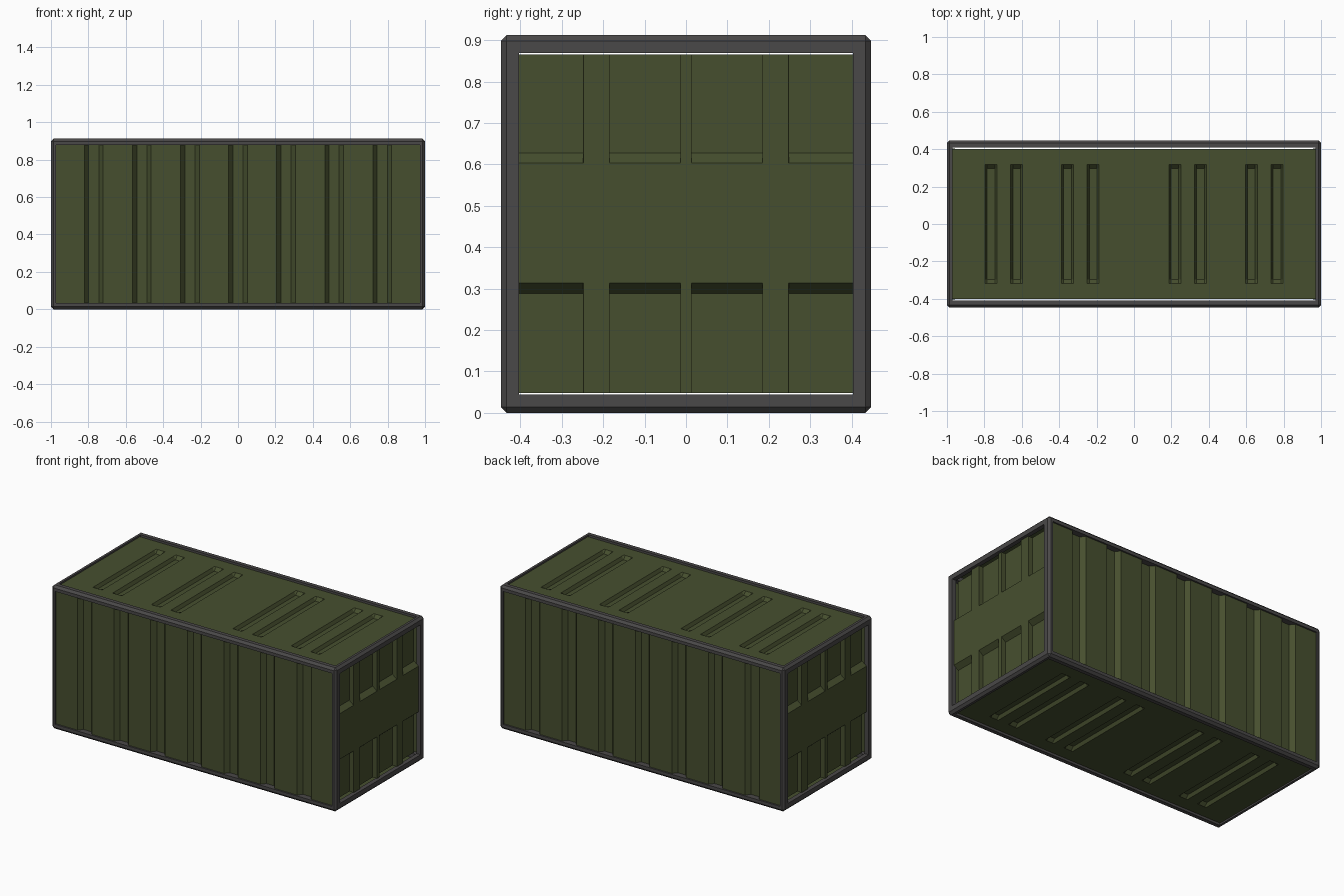
import bpy, bmesh
from mathutils import Vector

if "Cube" in bpy.data.objects:
    bpy.data.objects.remove(bpy.data.objects["Cube"])

H, Y = 0.912, 0.447          # overall height and half depth


def material(name, rgb):
    m = bpy.data.materials.new(name)
    m.diffuse_color = (*rgb, 1)
    m.use_nodes = True
    m.node_tree.nodes["Principled BSDF"].inputs["Base Color"].default_value = m.diffuse_color
    return m


GREEN = material("olive_paint", (0.062, 0.078, 0.028))
GREY = material("dark_steel", (0.068, 0.065, 0.065))


def box(name, lo, hi):
    bpy.ops.mesh.primitive_cube_add(size=1)
    ob = bpy.context.object
    ob.name = name
    lo, hi = Vector(lo), Vector(hi)
    ob.data.transform(ob.matrix_world.inverted())
    for v in ob.data.vertices:
        v.co = [lo[i] if v.co[i] < 0 else hi[i] for i in range(3)]
    return ob


def sheet(name, us, vs, depth, place, outward):
    """Pressed metal sheet: grid us x vs, pushed in by depth(u, v)."""
    bm = bmesh.new()
    us, vs = sorted(us), sorted(vs)
    grid = [[bm.verts.new(place(u, v, depth(u, v))) for v in vs] for u in us]
    for i in range(len(us) - 1):
        for j in range(len(vs) - 1):
            bm.faces.new((grid[i][j], grid[i + 1][j], grid[i + 1][j + 1], grid[i][j + 1]))
    bm.normal_update()
    if sum((f.normal * f.calc_area() for f in bm.faces), Vector()).dot(Vector(outward)) < 0:
        bmesh.ops.reverse_faces(bm, faces=bm.faces[:])
    bmesh.ops.dissolve_limit(bm, angle_limit=0.005, verts=bm.verts[:], edges=bm.edges[:])
    me = bpy.data.meshes.new(name)
    bm.to_mesh(me)
    bm.free()
    me.materials.append(GREEN)
    bpy.context.collection.objects.link(bpy.data.objects.new(name, me))


# Chamfered edge frame with a rectangular opening cut through each axis
frame = box("frame", (-1, -Y, 0), (1, Y, H))
frame.data.materials.append(GREY)
bev = frame.modifiers.new("chamfer", 'BEVEL')
bev.width, bev.segments = 0.014, 1
for axis, lo, hi in (("x", (-2, -0.403, 0.044), (2, 0.403, 0.869)),
                     ("y", (-0.972, -2, 0.034), (0.972, 2, 0.878)),
                     ("z", (-0.971, -0.408, -2), (0.971, 0.408, 2))):
    cutter = box("opening_cutter_" + axis, lo, hi)
    cutter.hide_render = True
    cutter.hide_set(True)
    cut = frame.modifiers.new("opening_" + axis, 'BOOLEAN')
    cut.operation, cut.solver, cut.object = 'DIFFERENCE', 'EXACT', cutter

# Long sides: seven full-height trapezoid grooves
side_centres = [0.257 * i for i in range(-3, 4)]
side_us = [-0.972, 0.972] + [c + o for c in side_centres for o in (-0.05, -0.027, 0.027, 0.05)]


def side_depth(u, v):
    return 0.028 if any(abs(u - c) < 0.03 for c in side_centres) else 0


for name, s in (("front_panel", -1), ("back_panel", 1)):
    sheet(name, side_us, (0.034, 0.878), side_depth,
          lambda u, v, d: (u, s * (0.437 - d), v), (0, s, 0))

# Roof and floor: four pairs of short closed grooves
roof_centres = [s * c for s in (-1, 1) for c in (0.218, 0.355, 0.627, 0.765)]
roof_us = [-0.971, 0.971] + [c + o for c in roof_centres for o in (-0.032, -0.021, 0.021, 0.032)]


def roof_depth(u, v):
    return 0.02 if abs(v) < 0.305 and any(abs(u - c) < 0.025 for c in roof_centres) else 0


for name, s in (("roof_panel", 1), ("floor_panel", -1)):
    sheet(name, roof_us, (-0.402, -0.317, -0.297, 0.297, 0.317, 0.402), roof_depth,
          lambda u, v, d: (u, v, H / 2 + s * (0.446 - d)), (0, 0, s))

# Ends: eight recessed cells between upright strips, with a raised middle band
cells = [(-0.41, -0.248), (-0.185, -0.013), (0.013, 0.185), (0.248, 0.41)]
E = 0.0005
end_us = [-0.403, 0.403] + [x for a, b in cells for x in (a, a + E, b - E, b) if abs(x) < 0.403]


def end_depth(u, v):
    return 0.03 if abs(v - 0.458) > 0.16 and any(a + E / 2 < u < b - E / 2 for a, b in cells) else 0


for name, s in (("right_end_panel", 1), ("left_end_panel", -1)):
    sheet(name, end_us, (0.048, 0.288, 0.313, 0.603, 0.628, 0.865), end_depth,
          lambda u, v, d: (s * (0.986 - d), u, v), (s, 0, 0))
